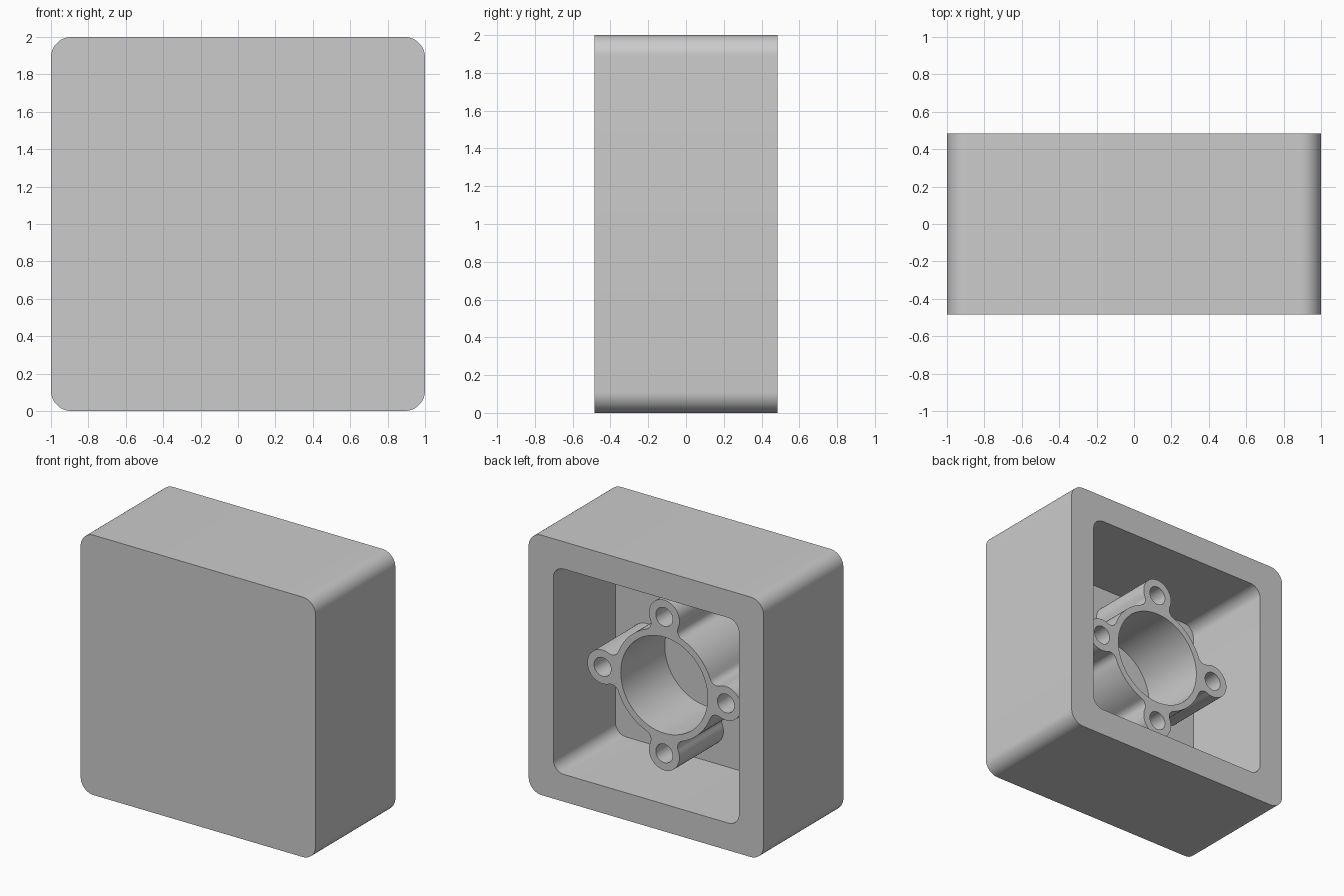
import bpy, bmesh, math
from math import cos, sin, pi

if "Cube" in bpy.data.objects:
    bpy.data.objects.remove(bpy.data.objects["Cube"], do_unlink=True)

grey = bpy.data.materials.new("light_grey")
grey.use_nodes = True
colour = (0.6, 0.6, 0.6, 1)
grey.diffuse_color = colour
grey.node_tree.nodes["Principled BSDF"].inputs["Base Color"].default_value = colour

BACK, FRONT, FLOOR, RING_TOP = 0.485, -0.485, -0.27, 0.265


def arc(cx, cz, r, start, end, steps):
    """Points along an arc, ends included."""
    return [(cx + r * cos(start + (end - start) * i / steps),
             cz + r * sin(start + (end - start) * i / steps))
            for i in range(steps + 1)]


def rounded_square(half, r):
    pts = []
    for k, (sx, sz) in enumerate([(1, 1), (-1, 1), (-1, -1), (1, -1)]):
        pts += arc(sx * (half - r), sz * (half - r), r, k * pi / 2, (k + 1) * pi / 2, 12)
    return pts


def finish(obj):
    bpy.ops.object.select_all(action='DESELECT')
    obj.select_set(True)
    bpy.context.view_layer.objects.active = obj
    bpy.ops.object.shade_smooth_by_angle(angle=math.radians(30))


# Housing: one solid box, hollowed from the back
bm = bmesh.new()
outer, inner = rounded_square(1, 0.11), rounded_square(0.79, 0.09)
rings = [[bm.verts.new((x, y, z + 1)) for x, z in pts]
         for pts, y in [(outer, FRONT), (outer, BACK), (inner, BACK), (inner, FLOOR)]]
for a, b in zip(rings, rings[1:]):
    for i in range(len(a)):
        j = (i + 1) % len(a)
        bm.faces.new((a[i], a[j], b[j], b[i]))
bm.faces.new(rings[0])
bm.faces.new(rings[-1])
bmesh.ops.recalc_face_normals(bm, faces=bm.faces)
mesh = bpy.data.meshes.new("housing")
bm.to_mesh(mesh)
bm.free()
mesh.materials.append(grey)
housing = bpy.data.objects.new("housing", mesh)
bpy.context.collection.objects.link(housing)
finish(housing)

# Mounting boss outline: round tube with four filleted screw lobes
TUBE, LOBE, FILLET, REACH = 0.42, 0.13, 0.06, 0.525
a, b = TUBE + FILLET, LOBE + FILLET
theta = math.acos((a * a + REACH ** 2 - b * b) / (2 * a * REACH))
phi = math.atan2(a * sin(theta), a * cos(theta) - REACH)
outline = []
for k in range(4):
    t = k * pi / 2
    outline += arc(a * cos(t - theta), a * sin(t - theta), FILLET,
                   t - theta + pi, t - phi + pi, 8)[::1]
    outline += arc(REACH * cos(t), REACH * sin(t), LOBE, t - phi, t + phi, 24)[1:]
    outline += arc(a * cos(t + theta), a * sin(t + theta), FILLET,
                   t + phi - pi, t + theta - pi, 8)[1:]
    outline += arc(0, 0, TUBE, t + theta, t + pi / 2 - theta, 14)[1:-1]

# Bore and screw holes
loops = [outline, arc(0, 0, 0.37, 0, 2 * pi, 64)[:-1]]
for k in range(4):
    t = k * pi / 2
    loops.append(arc(REACH * cos(t), REACH * sin(t), 0.072, 0, 2 * pi, 32)[:-1])

# Extrude the filled profile, seated slightly into the floor
foot = FLOOR - 0.01
curve = bpy.data.curves.new("mounting_boss", 'CURVE')
curve.dimensions = '2D'
curve.fill_mode = 'BOTH'
curve.extrude = (RING_TOP - foot) / 2
for pts in loops:
    spline = curve.splines.new('POLY')
    spline.points.add(len(pts) - 1)
    for p, (x, z) in zip(spline.points, pts):
        p.co = (x, z, 0, 1)
    spline.use_cyclic_u = True
curve.materials.append(grey)
boss = bpy.data.objects.new("mounting_boss", curve)
bpy.context.collection.objects.link(boss)
boss.location = (0, (RING_TOP + foot) / 2, 1)
boss.rotation_euler = (pi / 2, 0, 0)
bpy.ops.object.select_all(action='DESELECT')
boss.select_set(True)
bpy.context.view_layer.objects.active = boss
bpy.ops.object.convert(target='MESH')
boss = bpy.context.view_layer.objects.active
bm = bmesh.new()
bm.from_mesh(boss.data)
bmesh.ops.remove_doubles(bm, verts=bm.verts, dist=0.0001)
bmesh.ops.recalc_face_normals(bm, faces=bm.faces)
bm.to_mesh(boss.data)
bm.free()
finish(boss)
